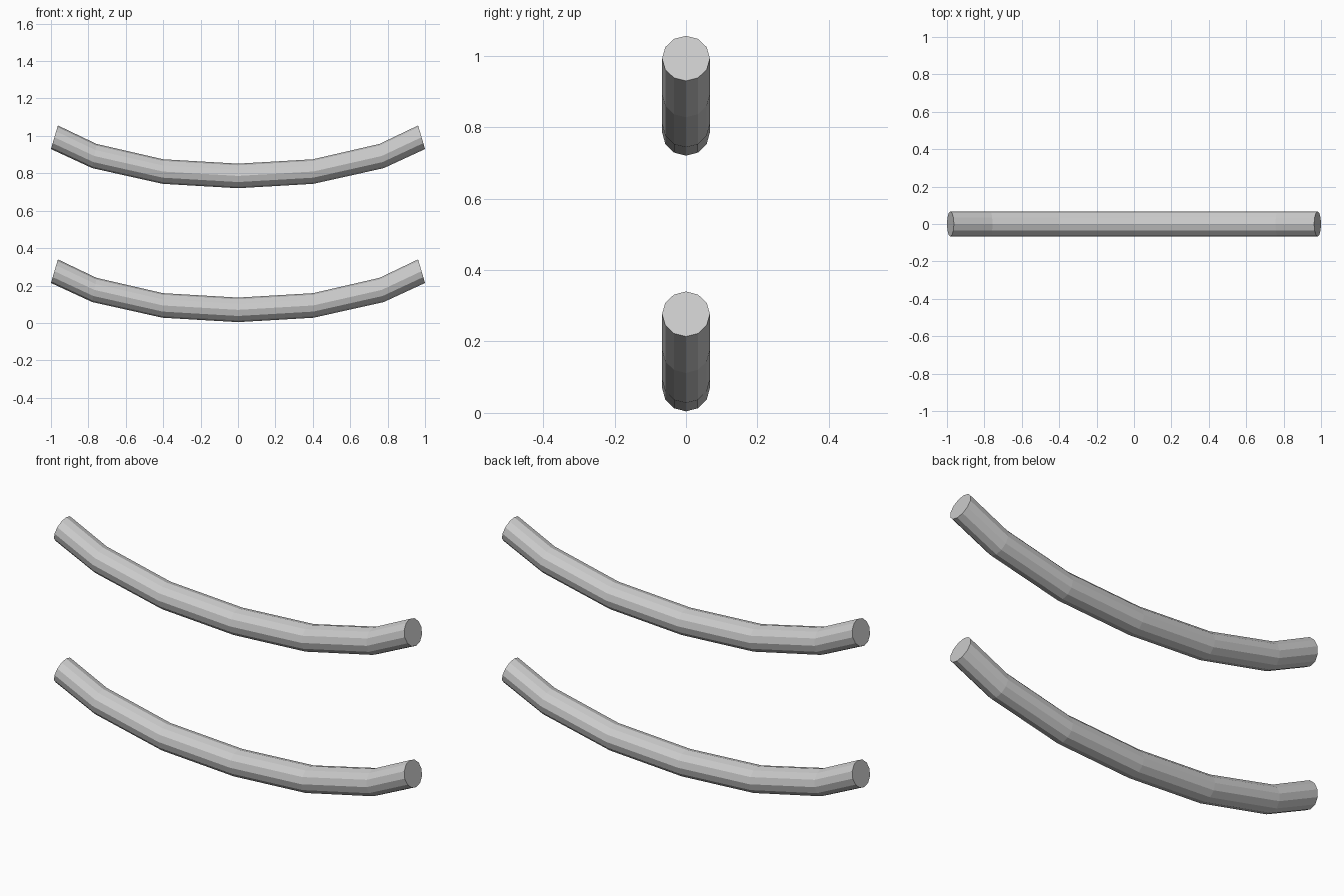
import bpy, bmesh
from math import sin, cos, radians, pi

if "Cube" in bpy.data.objects:
    bpy.data.objects.remove(bpy.data.objects["Cube"])

SIDES = 12
RY, RZ = 0.067, 0.0657
# half path: x, z, ring tilt in degrees
HALF = [(0, 0.0700, 0), (0.402, 0.0935, 0.8), (0.768, 0.1765, 10), (0.9815, 0.2768, 16.4)]
PATH = [(-x, z, -t) for x, z, t in reversed(HALF[1:])] + HALF


def curved_bar(name, lift):
    bm = bmesh.new()
    rings = []
    for x, z, tilt in PATH:
        t = radians(tilt)
        ring = []
        for i in range(SIDES):
            a = 2 * pi * i / SIDES
            h = RZ * cos(a)
            ring.append(bm.verts.new((x - h * sin(t), RY * sin(a), z + lift + h * cos(t))))
        rings.append(ring)
    # side walls
    for r, s in zip(rings, rings[1:]):
        for i in range(SIDES):
            j = (i + 1) % SIDES
            bm.faces.new((r[i], r[j], s[j], s[i]))
    # end caps
    bm.faces.new(rings[0])
    bm.faces.new(rings[-1])
    bmesh.ops.recalc_face_normals(bm, faces=bm.faces[:])
    mesh = bpy.data.meshes.new(name)
    bm.to_mesh(mesh)
    bm.free()
    bpy.context.collection.objects.link(bpy.data.objects.new(name, mesh))


curved_bar("lower_curved_bar", 0)
curved_bar("upper_curved_bar", 0.716)
